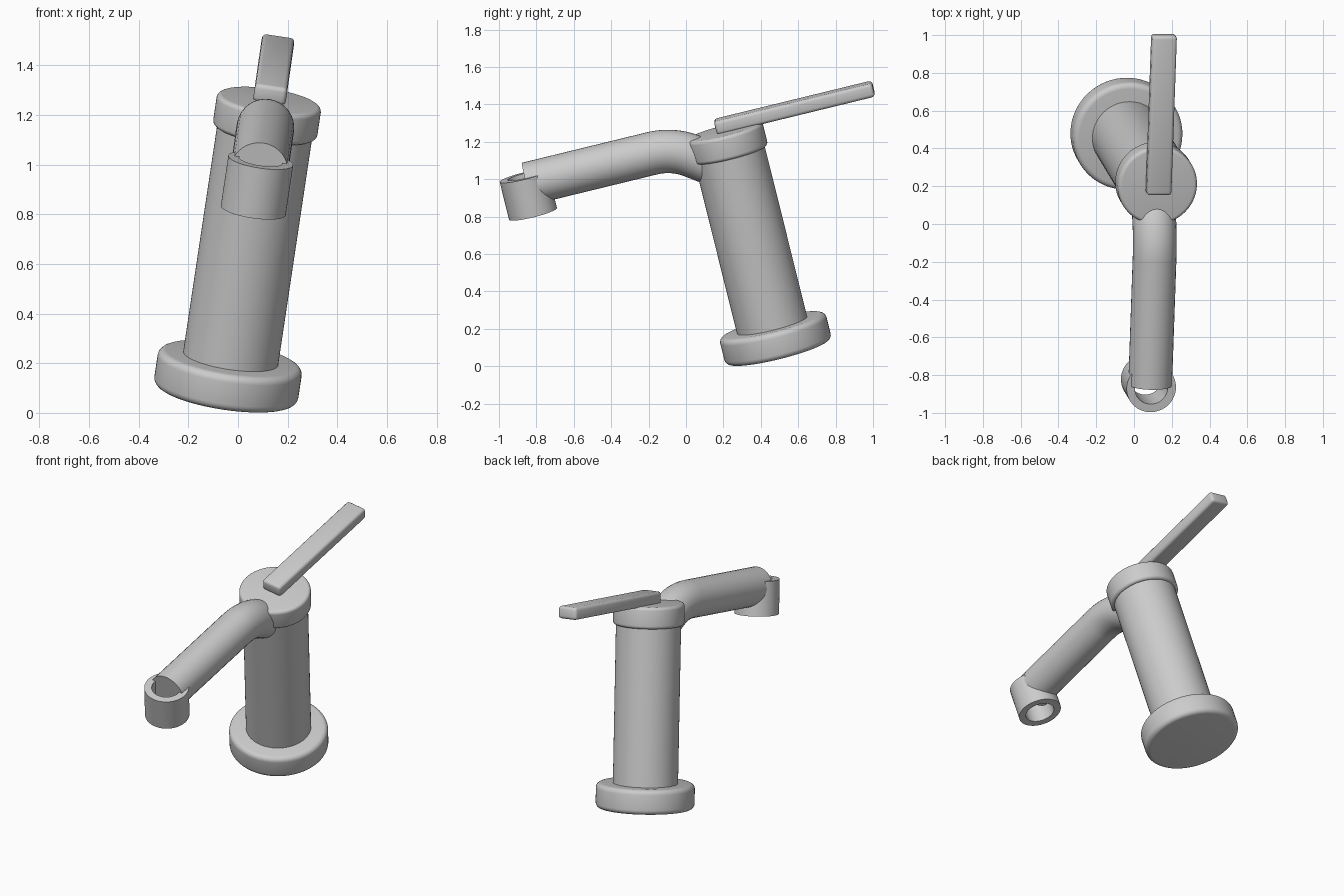
import bpy, bmesh
from math import sin, cos, pi, radians
from mathutils import Matrix, Vector

cube = bpy.data.objects.get("Cube")
if cube:
    bpy.data.objects.remove(cube, do_unlink=True)

# Single satin metal colour
metal = bpy.data.materials.new("light grey metal")
metal.use_nodes = True
GREY = (0.6, 0.6, 0.6, 1)
metal.diffuse_color = GREY
metal.node_tree.nodes["Principled BSDF"].inputs["Base Color"].default_value = GREY

# Tilted frame shared by every part: column along up, handle along back
up = Vector((0.144, -0.239, 0.960)).normalized()
side = Vector((0.036, 1, 0.25)).cross(up).normalized()
back = up.cross(side)
FRAME = Matrix((side, back, up)).transposed().to_4x4()
FRAME.translation = (-0.051, 0.496, 0.076)


def finish(obj, angle=35):
    obj.matrix_world = FRAME
    obj.data.materials.clear()
    obj.data.materials.append(metal)
    bpy.ops.object.select_all(action='DESELECT')
    obj.select_set(True)
    bpy.context.view_layer.objects.active = obj
    bpy.ops.object.shade_smooth_by_angle(angle=radians(angle))
    return obj


def add_mesh(name, bm):
    bmesh.ops.recalc_face_normals(bm, faces=bm.faces[:])
    mesh = bpy.data.meshes.new(name)
    bm.to_mesh(mesh)
    bm.free()
    obj = bpy.data.objects.new(name, mesh)
    bpy.context.collection.objects.link(obj)
    return obj


def lathe(name, profile, y=0, closed=False, steps=64):
    """Revolve (radius, height) points about the local up axis."""
    bm = bmesh.new()
    verts = [bm.verts.new((r, 0, z)) for r, z in profile]
    pairs = list(zip(verts, verts[1:]))
    if closed:
        pairs.append((verts[-1], verts[0]))
    edges = [bm.edges.new(p) for p in pairs]
    bmesh.ops.spin(bm, geom=verts + edges, cent=(0, 0, 0), axis=(0, 0, 1),
                   angle=2 * pi, steps=steps)
    bmesh.ops.remove_doubles(bm, verts=bm.verts[:], dist=1e-4)
    bmesh.ops.translate(bm, verts=bm.verts[:], vec=(0, y, 0))
    return finish(add_mesh(name, bm))


def rounded_disc(radius, low, high, b):
    """Half profile of a disc with rounded rims."""
    arc = [i * pi / 10 for i in range(6)]
    lower = [(radius - b + b * sin(a), low + b - b * cos(a)) for a in arc]
    upper = [(radius - b + b * cos(a), high - b + b * sin(a)) for a in arc]
    return [(0, low)] + lower + upper + [(0, high)]


# Column
lathe("base_flange", rounded_disc(0.293, 0, 0.15, 0.03))
lathe("column", [(0, 0.1), (0.193, 0.1), (0.193, 1.15), (0, 1.15)])
lathe("top_cap", rounded_disc(0.212, 1.10, 1.232, 0.02))

# Spout pipe: rises out of the column, then bends level
SLOPE, BEND, LEVEL, TIP = radians(35), 0.35, 1.205, -1.09
path = [(0, 0, 1.0)]
for i in range(13):
    a = SLOPE * (1 - i / 12)
    path.append((0, -0.40 + BEND * sin(a), LEVEL - BEND * (1 - cos(a))))
path.append((0, TIP, LEVEL))
curve = bpy.data.curves.new("spout_pipe", 'CURVE')
curve.dimensions = '3D'
curve.bevel_depth = 0.116
curve.bevel_resolution = 14
curve.use_fill_caps = True
spline = curve.splines.new('POLY')
spline.points.add(len(path) - 1)
for point, co in zip(spline.points, path):
    point.co = (*co, 1)
spout = bpy.data.objects.new("spout_pipe", curve)
bpy.context.collection.objects.link(spout)
bpy.ops.object.select_all(action='DESELECT')
spout.select_set(True)
bpy.context.view_layer.objects.active = spout
bpy.ops.object.convert(target='MESH')
finish(bpy.context.view_layer.objects.active)

# Open nozzle ring at the spout tip
lathe("nozzle", [(0.088, 1.04), (0.132, 1.04), (0.132, 1.25), (0.088, 1.25)],
      y=TIP - 0.007, closed=True)

# Lever handle lying on the cap
bm = bmesh.new()
bmesh.ops.create_cube(bm, size=1)
bmesh.ops.scale(bm, verts=bm.verts[:], vec=(0.132, 0.87, 0.075))
bmesh.ops.translate(bm, verts=bm.verts[:], vec=(0, 0.397, 1.262))
bmesh.ops.bevel(bm, geom=bm.edges[:], offset=0.018, segments=3, profile=0.5,
                affect='EDGES')
finish(add_mesh("handle", bm))
